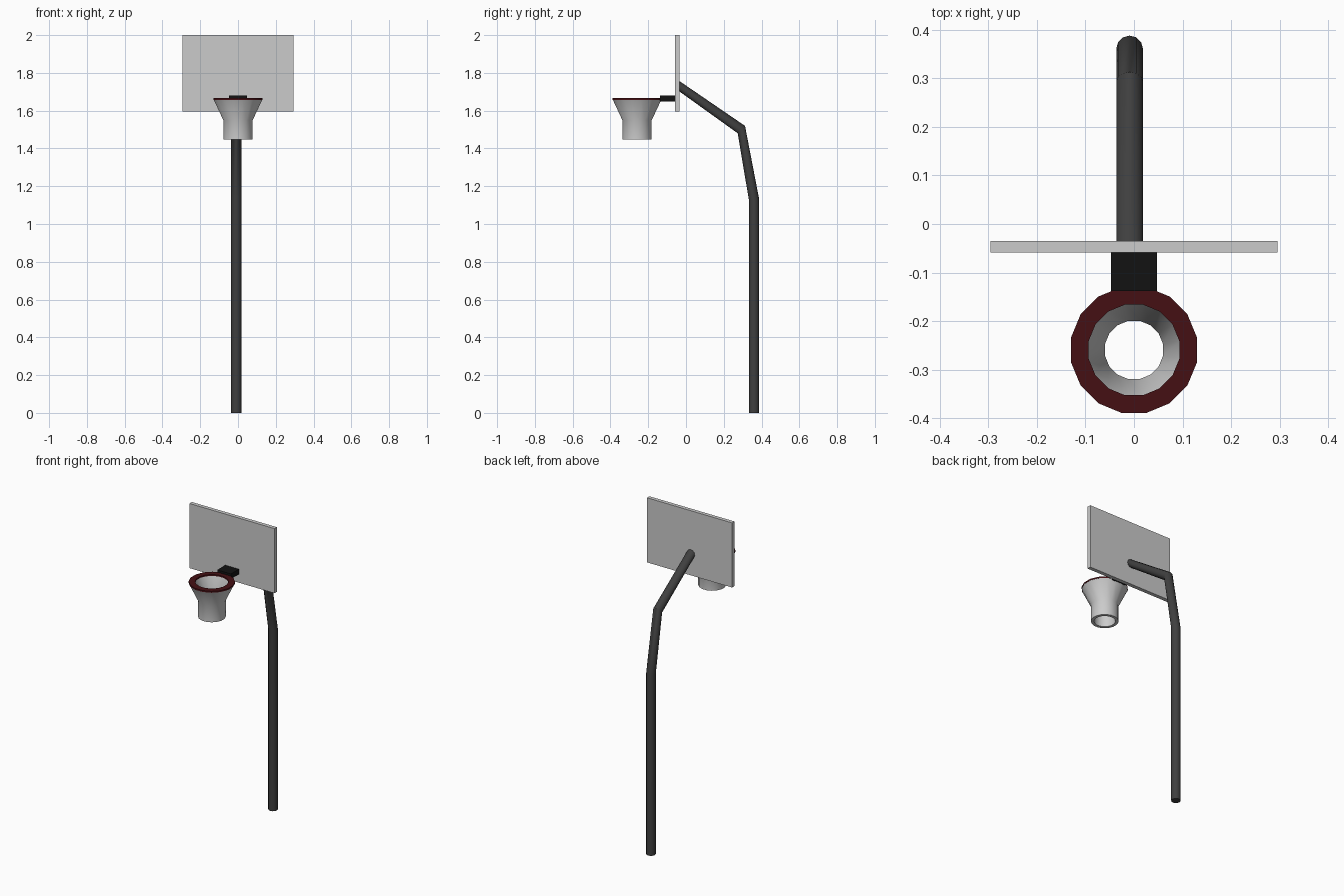
import bpy, bmesh
from math import sin, cos, pi, radians

if "Cube" in bpy.data.objects:
    bpy.data.objects.remove(bpy.data.objects["Cube"])


def finish(name, bm, color=None, smooth=True):
    bmesh.ops.recalc_face_normals(bm, faces=bm.faces)
    me = bpy.data.meshes.new(name)
    bm.to_mesh(me)
    bm.free()
    ob = bpy.data.objects.new(name, me)
    bpy.context.collection.objects.link(ob)
    if color:
        mat = bpy.data.materials.new(name + "_paint")
        mat.diffuse_color = (*color, 1)
        mat.use_nodes = True
        mat.node_tree.nodes["Principled BSDF"].inputs["Base Color"].default_value = mat.diffuse_color
        me.materials.append(mat)
    if smooth:
        bpy.ops.object.select_all(action='DESELECT')
        ob.select_set(True)
        bpy.context.view_layer.objects.active = ob
        bpy.ops.object.shade_smooth_by_angle(angle=radians(35))
    return ob


def bridge(bm, a, b):
    n = len(a)
    for i in range(n):
        j = (i + 1) % n
        bm.faces.new((a[i], a[j], b[j], b[i]))


def box(name, lo, hi, color=None):
    bm = bmesh.new()
    bmesh.ops.create_cube(bm, size=1)
    for v in bm.verts:
        v.co = [(a + b) / 2 + c * (b - a) for a, b, c in zip(lo, hi, v.co)]
    return finish(name, bm, color, False)


def lathe(name, profile, centre, color=None, sides=16):
    """Revolve a closed (radius, z) profile around a vertical axis."""
    bm = bmesh.new()
    angles = [2 * pi * (i + 0.5) / sides for i in range(sides)]
    rings = [[bm.verts.new((centre[0] + r * cos(t), centre[1] + r * sin(t), z))
              for t in angles] for r, z in profile]
    for k in range(len(rings)):
        bridge(bm, rings[k], rings[(k + 1) % len(rings)])
    return finish(name, bm, color)


# Bent pole: rings of equal radius along (y, z, tilt in degrees)
bm = bmesh.new()
path = [(0.36, 0, 0), (0.36, 1.13, 0), (0.293, 1.50, 45), (-0.036, 1.73, 90)]
R, SIDES = 0.0275, 12
rings = []
for y, z, tilt in path:
    a = radians(tilt)
    rings.append([bm.verts.new((-0.009 + R * cos(t),
                                y + R * sin(t) * cos(a),
                                z + R * sin(t) * sin(a)))
                  for t in (2 * pi * i / SIDES for i in range(SIDES))])
for a, b in zip(rings, rings[1:]):
    bridge(bm, a, b)
bm.faces.new(rings[0])
bm.faces.new(rings[-1])
finish("pole", bm, (0.05, 0.05, 0.05))

# Backboard and the bracket that carries the rim
box("backboard", (-0.295, -0.059, 1.595), (0.295, -0.035, 2.0))
box("rim_bracket", (-0.047, -0.138, 1.648), (0.047, -0.057, 1.68),
    (0.006, 0.006, 0.006))

# Rim ring and the thick-walled net below it
hoop = (0, -0.259)
lathe("rim", [(0.132, 1.657), (0.132, 1.666), (0.095, 1.666), (0.095, 1.657)],
      hoop, (0.06, 0.005, 0.007))
lathe("net", [(0.131, 1.658), (0.079, 1.549), (0.079, 1.447),
              (0.061, 1.447), (0.061, 1.552), (0.098, 1.658)], hoop)
